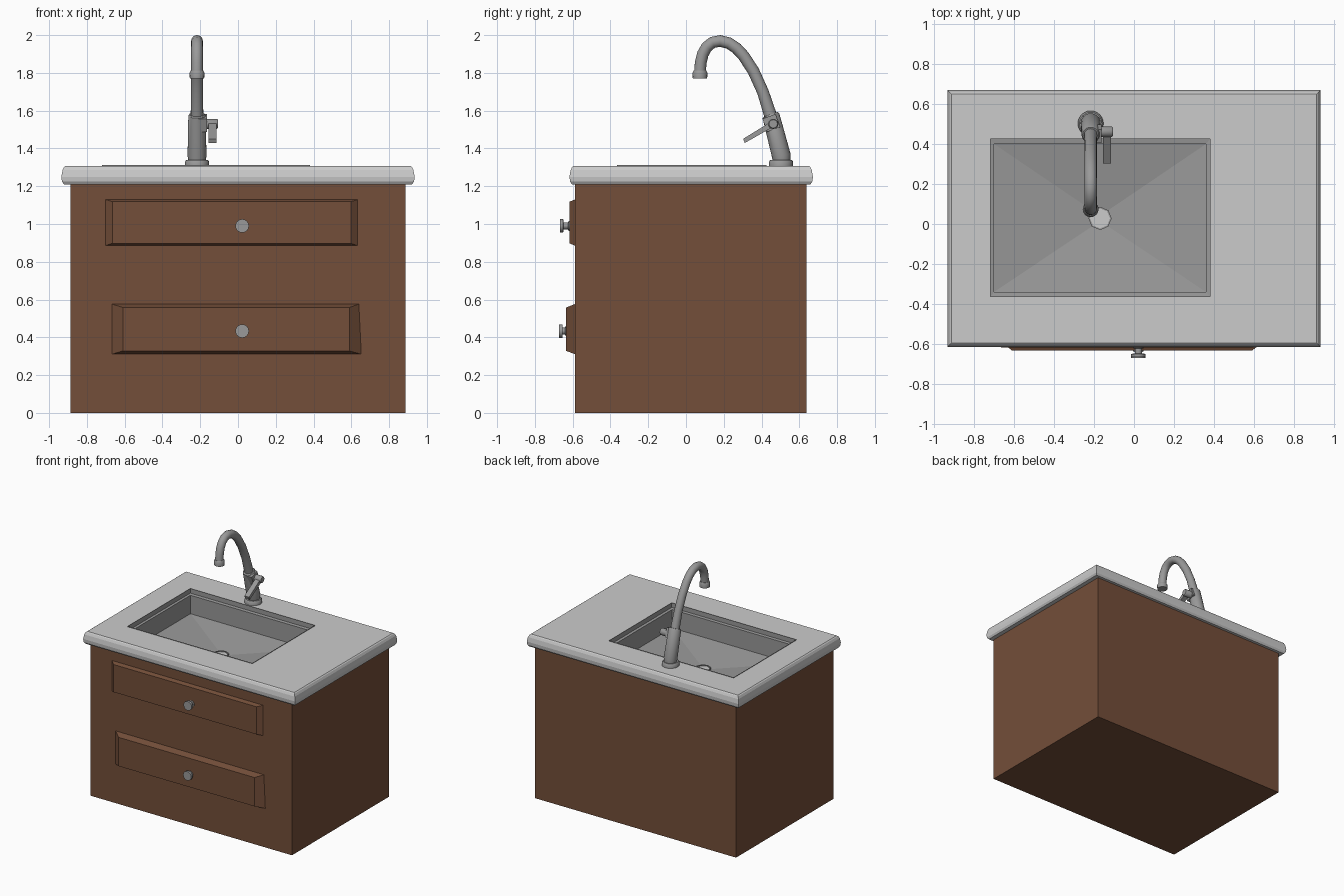
import bpy, bmesh, math
from mathutils import Vector

if "Cube" in bpy.data.objects:
    bpy.data.objects.remove(bpy.data.objects["Cube"])

wood = bpy.data.materials.new("brown_wood")
wood.diffuse_color = (0.173, 0.077, 0.041, 1)
wood.use_nodes = True
wood.node_tree.nodes["Principled BSDF"].inputs["Base Color"].default_value = wood.diffuse_color
metal = bpy.data.materials.new("dark_metal")
metal.diffuse_color = (0.32, 0.32, 0.32, 1)
metal.use_nodes = True
metal.node_tree.nodes["Principled BSDF"].inputs["Base Color"].default_value = metal.diffuse_color


def finish(name, bm, mat=None, smooth=False):
    bmesh.ops.recalc_face_normals(bm, faces=bm.faces)
    me = bpy.data.meshes.new(name)
    bm.to_mesh(me)
    bm.free()
    ob = bpy.data.objects.new(name, me)
    bpy.context.collection.objects.link(ob)
    if mat:
        me.materials.append(mat)
    if smooth:
        bpy.context.view_layer.objects.active = ob
        ob.select_set(True)
        bpy.ops.object.shade_smooth_by_angle(angle=math.radians(40))
        ob.select_set(False)
    return ob


def loft(name, loops, caps=(True, True), mat=None, smooth=False, closed=False, flip=False):
    """Bridge a list of equal-length point loops."""
    bm = bmesh.new()
    rings = [[bm.verts.new(p) for p in loop] for loop in loops]
    pairs = list(zip(rings, rings[1:]))
    if closed:
        pairs.append((rings[-1], rings[0]))
    for a, b in pairs:
        n = len(a)
        for i in range(n):
            j = (i + 1) % n
            bm.faces.new((a[i], a[j], b[j], b[i]))
    for cap, ring in zip(caps, (rings[0], rings[-1])):
        if cap:
            bm.faces.new(ring)
    ob = finish(name, bm, mat, smooth)
    if flip:
        ob.data.flip_normals()
    return ob


def rect(x0, x1, y0, y1, z):
    return [(x0, y0, z), (x1, y0, z), (x1, y1, z), (x0, y1, z)]


def rect_front(x0, x1, z0, z1, y):
    return [(x0, y, z0), (x1, y, z0), (x1, y, z1), (x0, y, z1)]


def tube(name, path, radii, sides=16, phase=0.0):
    """Round sweep along points that lie in one plane of constant x, or along x."""
    pts = [Vector(p) for p in path]
    loops = []
    for i, p in enumerate(pts):
        t = (pts[min(i + 1, len(pts) - 1)] - pts[max(i - 1, 0)]).normalized()
        u = Vector((0, 0, 1)) if abs(t.x) > 0.9 else Vector((1, 0, 0))
        v = t.cross(u)
        loops.append([p + radii[i] * (math.cos(a) * u + math.sin(a) * v)
                      for a in (phase + 2 * math.pi * k / sides for k in range(sides))])
    return loft(name, loops, mat=metal, smooth=True)


# cabinet body, open at the top where the basin hangs
cab = (-0.888, 0.888, -0.588, 0.637)
loft("cabinet", [rect(*cab, 0), rect(*cab, 1.215)], (True, False), wood)

# countertop with a rounded edge and a rectangular opening
hole = (-0.72, 0.382, -0.365, 0.427)
rim = [(0.013, 1.21), (0.003, 1.225), (0, 1.25), (0.006, 1.285), (0.014, 1.302), (0.022, 1.308)]
loops = [rect(*hole, 1.21)]
for d, z in rim:
    loops.append(rect(-0.935 + d, 0.935 - d, -0.617 + d, 0.672 - d, z))
loops.append(rect(*hole, 1.308))
loft("countertop", loops, (False, False), closed=True)

# basin: lip, upright opening, narrow ledge, walls, floor falling to the drain
DX, DY, DR = -0.17, 0.028, 0.058
lip = (-0.718, 0.38, -0.363, 0.425)
inner = (-0.70, 0.36, -0.34, 0.40)
loft("basin", [rect(*hole, 1.308), rect(*hole, 1.312), rect(*lip, 1.312),
               rect(*lip, 1.275), rect(*inner, 1.272), rect(*inner, 1.125),
               rect(DX - 0.04, DX + 0.04, DY - 0.04, DY + 0.04, 1.075)],
     (False, True), metal)


def octagon(r, z):
    return [(DX + r * math.cos(k * math.pi / 4), DY + r * math.sin(k * math.pi / 4), z)
            for k in range(8)]


# drain: dark ring around a pale plug
loft("drain_ring", [octagon(DR, 1.06), octagon(DR, 1.09), octagon(DR - 0.008, 1.09),
                    octagon(DR - 0.008, 1.06)], (False, False), metal, closed=True)
loft("drain_plug", [octagon(DR - 0.008, 1.06), octagon(DR - 0.008, 1.083)])

# drawer fronts with sloped borders, and their knobs
drawers = {
    "upper": ((-0.703, 0.635, 0.885, 1.13), (-0.665, 0.597, 0.898, 1.118), -0.618, 0.99, -0.667),
    "lower": ((-0.67, 0.655, 0.31, 0.577), (-0.61, 0.59, 0.328, 0.558), -0.634, 0.433, -0.672),
}
for key, (outer, face, y, kz, ky) in drawers.items():
    back = rect_front(*outer, -0.586)
    if key == "lower":
        back[2] = (0.642, -0.586, 0.577)
    loft(key + "_drawer_front", [back, rect_front(*face, y)], mat=wood)
    path = [(y + 0.005, 0.026), (y - 0.004, 0.026), (y - 0.006, 0.018), (ky + 0.018, 0.018),
            (ky + 0.017, 0.036), (ky, 0.036)]
    tube(key + "_knob", [(0.022, p, kz) for p, r in path], [r for p, r in path])

# faucet base, leaning body and arched spout
FX = -0.217
tube("faucet_base", [(FX, 0.503, z) for z in (1.305, 1.33, 1.34)], [0.064, 0.064, 0.056], 24)
tube("faucet_body", [(FX, 0.507, 1.335), (FX, 0.505, 1.36), (FX, 0.45, 1.572), (FX, 0.447, 1.58)],
     [0.046, 0.05, 0.046, 0.04], 24)
arch = [(0.452, 1.56), (0.407, 1.70), (0.357, 1.81), (0.305, 1.89), (0.268, 1.93), (0.228, 1.957),
        (0.18, 1.969), (0.14, 1.961), (0.11, 1.937), (0.089, 1.90), (0.078, 1.855), (0.074, 1.80)]
tube("faucet_spout", [(FX, y, z) for y, z in arch], [0.034] + [0.031] * 11)
tube("spout_tip", [(FX, 0.074, z) for z in (1.77, 1.80, 1.813)], [0.038, 0.04, 0.033])

# handle: tilted square collar, pivot and lever
tube("handle_collar", [(x, 0.452, 1.535) for x in (-0.21, -0.163)], [0.052, 0.052], 4,
     math.radians(45 + 20))
tube("handle_pivot", [(x, 0.462, 1.53) for x in (-0.20, -0.112, -0.106)], [0.027, 0.027, 0.022], 12)
lever = [(0.468, 1.535, 0.014), (0.307, 1.44, 0.011)]
loft("handle_lever", [[(-0.155, y - 0.4 * t, z + t), (-0.114, y - 0.4 * t, z + t),
                       (-0.114, y + 0.4 * t, z - t), (-0.155, y + 0.4 * t, z - t)]
                      for y, z, t in lever], mat=metal)
